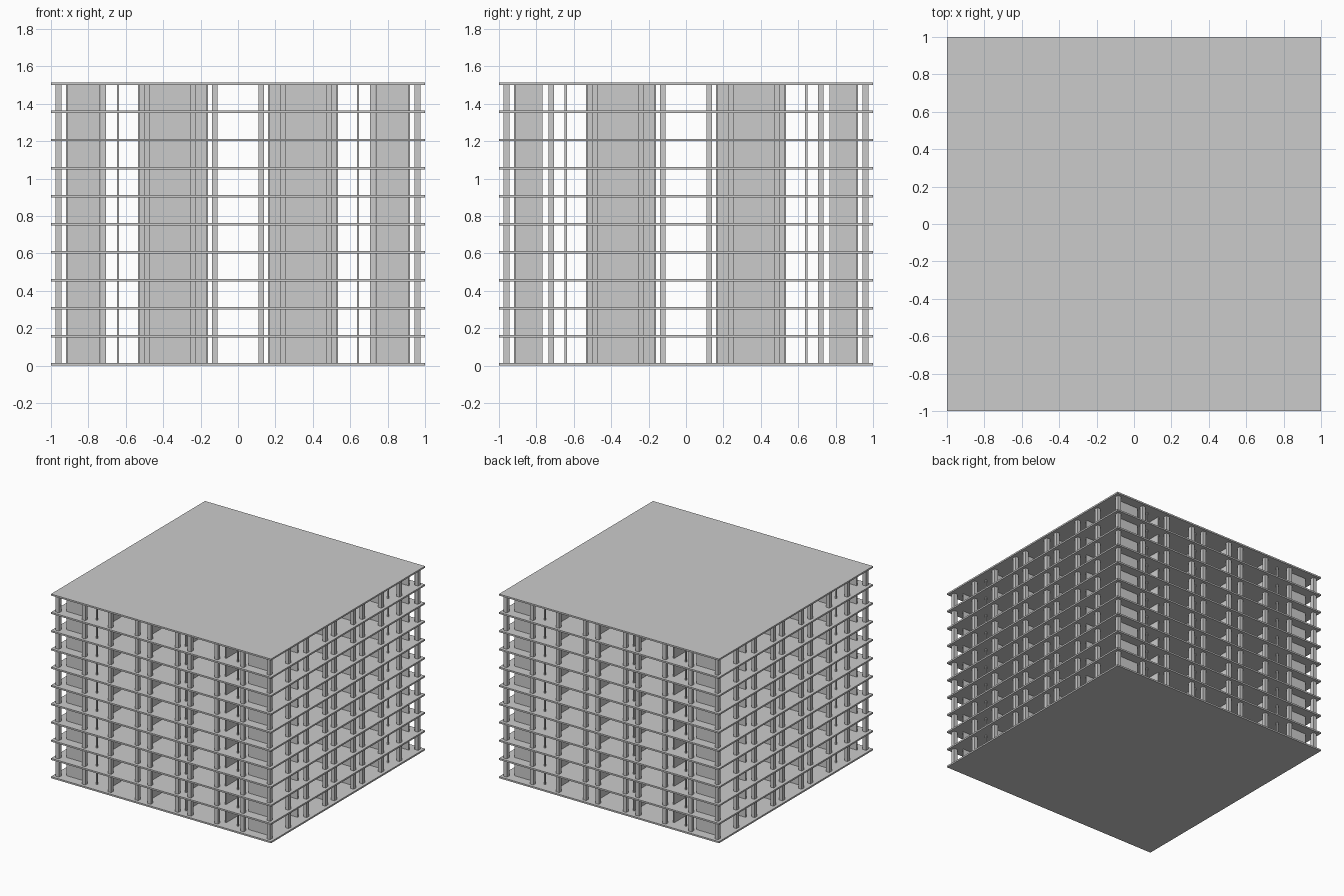
import bpy, bmesh
from mathutils import Matrix, Vector

if "Cube" in bpy.data.objects:
    bpy.data.objects.remove(bpy.data.objects["Cube"])

FLOORS, PITCH, SLAB = 10, 0.15, 0.013


def boxes(name, items):
    """One object from (x0, x1, y0, y1, z0, z1) boxes."""
    bm = bmesh.new()
    for x0, x1, y0, y1, z0, z1 in items:
        size = Vector((x1 - x0, y1 - y0, z1 - z0))
        mid = Vector((x0 + x1, y0 + y1, z0 + z1)) / 2
        bmesh.ops.create_cube(bm, size=1,
                              matrix=Matrix.Translation(mid) @ Matrix.Diagonal((*size, 1)))
    me = bpy.data.meshes.new(name)
    bm.to_mesh(me)
    bm.free()
    ob = bpy.data.objects.new(name, me)
    bpy.context.collection.objects.link(ob)
    return ob


def storeys(name, plan):
    """Repeat a plan of (x, y, width, depth) on every storey and in all four quadrants."""
    items = []
    for i in range(FLOORS):
        z0, z1 = i * PITCH + SLAB, (i + 1) * PITCH
        for x, y, w, d in plan:
            for sx in (-1, 1):
                for sy in (-1, 1):
                    items.append((sx * x - w / 2, sx * x + w / 2,
                                  sy * y - d / 2, sy * y + d / 2, z0, z1))
    return boxes(name, items)


# floor plates and roof
boxes("floor_slabs", [(-1, 1, -1, 1, i * PITCH, i * PITCH + SLAB) for i in range(FLOORS + 1)])

# columns around the edge, and a sparse inner grid
C = 0.03
rows = (0.125, 0.24, 0.485, 0.72)
edge = [(0.96, 0.96, C, C)]
for r in rows:
    edge += [(r, 0.96, C, C), (0.96, r, C, C)]
storeys("edge_columns", edge)
storeys("inner_columns", [(a, b, C, C) for a in (0.125, 0.72) for b in (0.125, 0.72)])

# corner screens behind the front and back columns
T = 0.011
storeys("corner_walls", [(0.827, 0.915, 0.176, T)])

# thin posts beside the corners
storeys("thin_posts", [(0.641, 0.915, T, T), (0.915, 0.643, T, T)])

# partitions running in from the facades
fins = []
for p in (0.166, 0.53):
    fins += [(p, 0.843, T, 0.152), (0.827, p, 0.176, T)]
storeys("partition_walls", fins)

# room enclosures in each quadrant
room = []
for p in (0.166, 0.53):
    room += [(0.348, p, 0.375, T), (p, 0.348, T, 0.353)]
storeys("room_walls", room)
